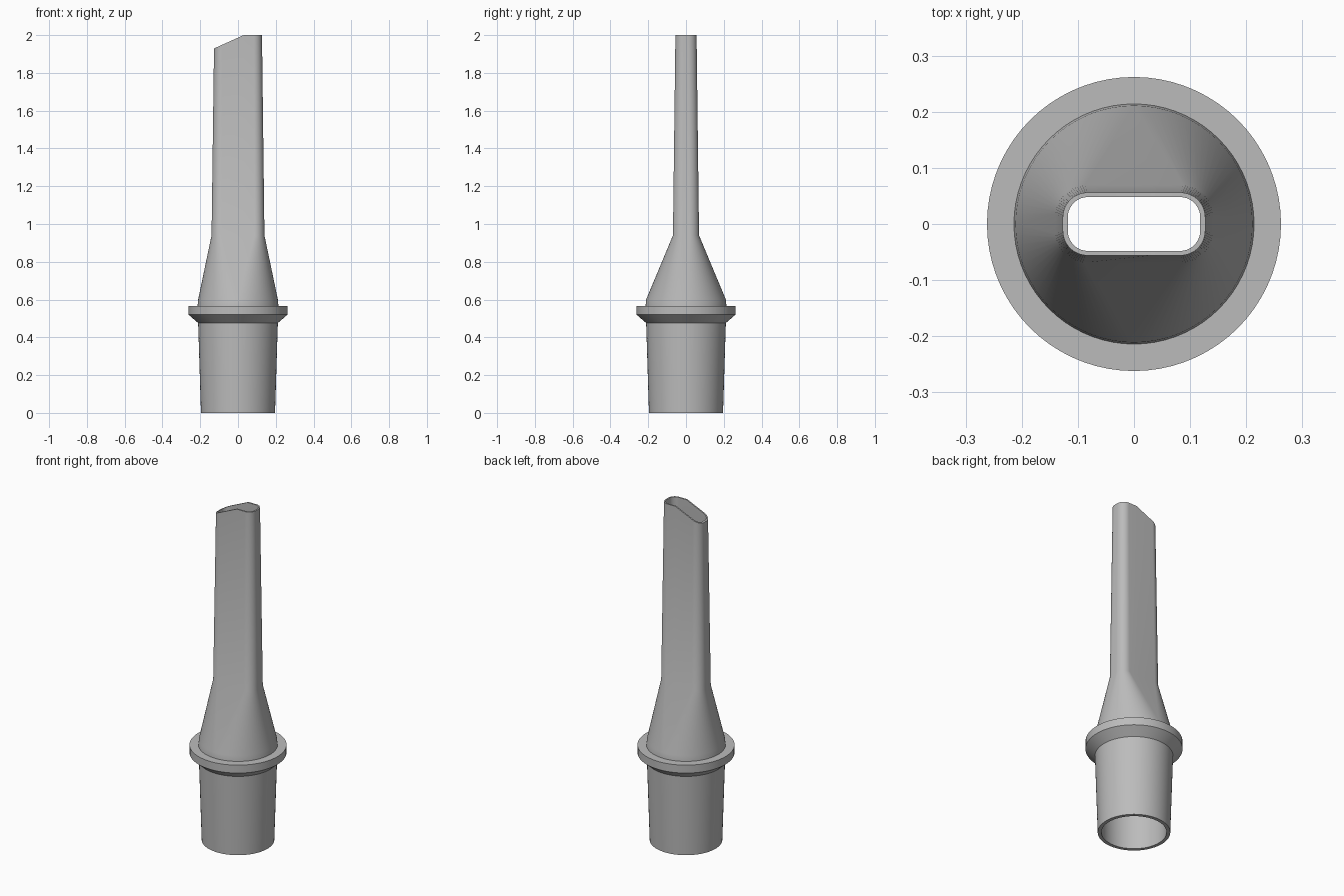
import bpy, bmesh, math
from mathutils import Vector

cube = bpy.data.objects.get("Cube")
if cube:
    bpy.data.objects.remove(cube, do_unlink=True)

STEPS = 18           # points per corner arc
CREASE_X = 0.03      # where the slanted tip begins
SLOPE = 0.45

# Plain grey plastic
grey = bpy.data.materials.new("grey plastic")
grey.use_nodes = True
colour = (0.5, 0.5, 0.5, 1)
grey.diffuse_color = colour
grey.node_tree.nodes["Principled BSDF"].inputs["Base Color"].default_value = colour


def ring(bm, z, half_x, half_y, radius):
    """Rounded rectangle; it is a circle when both halves equal the radius."""
    verts = []
    for quadrant in range(4):
        start = quadrant * math.pi / 2
        sx = 1 if quadrant in (0, 3) else -1
        sy = 1 if quadrant < 2 else -1
        for i in range(STEPS + 1):
            a = start + i / STEPS * math.pi / 2
            verts.append(bm.verts.new((sx * (half_x - radius) + radius * math.cos(a),
                                       sy * (half_y - radius) + radius * math.sin(a), z)))
    return verts


def circle(z, r):
    return (z, r, r, r)


# Sections run up the outside, over the rim and down the bore
outside = [circle(0, 0.196), circle(0.476, 0.211), circle(0.52, 0.262),
           circle(0.567, 0.262), circle(0.567, 0.214), circle(0.6, 0.211),
           (0.94, 0.14, 0.069, 0.052), (2, 0.127, 0.056, 0.044)]
bore = [(2, 0.118, 0.048, 0.036), (0.94, 0.128, 0.057, 0.042),
        circle(0.6, 0.19), circle(0, 0.176)]

bm = bmesh.new()
rings = [ring(bm, *section) for section in outside + bore]
for lower, upper in zip(rings, rings[1:] + rings[:1]):
    for i in range(len(lower)):
        j = (i + 1) % len(lower)
        bm.faces.new((lower[i], lower[j], upper[j], upper[i]))
bmesh.ops.remove_doubles(bm, verts=bm.verts, dist=0.0001)

# Slanted tip: crease the blade, then lower the rim on one side
blade = [f for f in bm.faces if max(v.co.z for v in f.verts) > 1.9]
geom = set(blade) | {e for f in blade for e in f.edges} | {v for f in blade for v in f.verts}
bmesh.ops.bisect_plane(bm, geom=list(geom), plane_co=Vector((CREASE_X, 0, 0)),
                       plane_no=Vector((1, 0, 0)))
for v in bm.verts:
    if v.co.z > 1.9:
        v.co.z -= SLOPE * max(0, CREASE_X - v.co.x)
bmesh.ops.recalc_face_normals(bm, faces=bm.faces)

mesh = bpy.data.meshes.new("nozzle_adapter")
bm.to_mesh(mesh)
bm.free()
mesh.materials.append(grey)
nozzle = bpy.data.objects.new("nozzle_adapter", mesh)
bpy.context.collection.objects.link(nozzle)

bpy.ops.object.select_all(action='DESELECT')
nozzle.select_set(True)
bpy.context.view_layer.objects.active = nozzle
bpy.ops.object.shade_smooth_by_angle(angle=math.radians(30))
